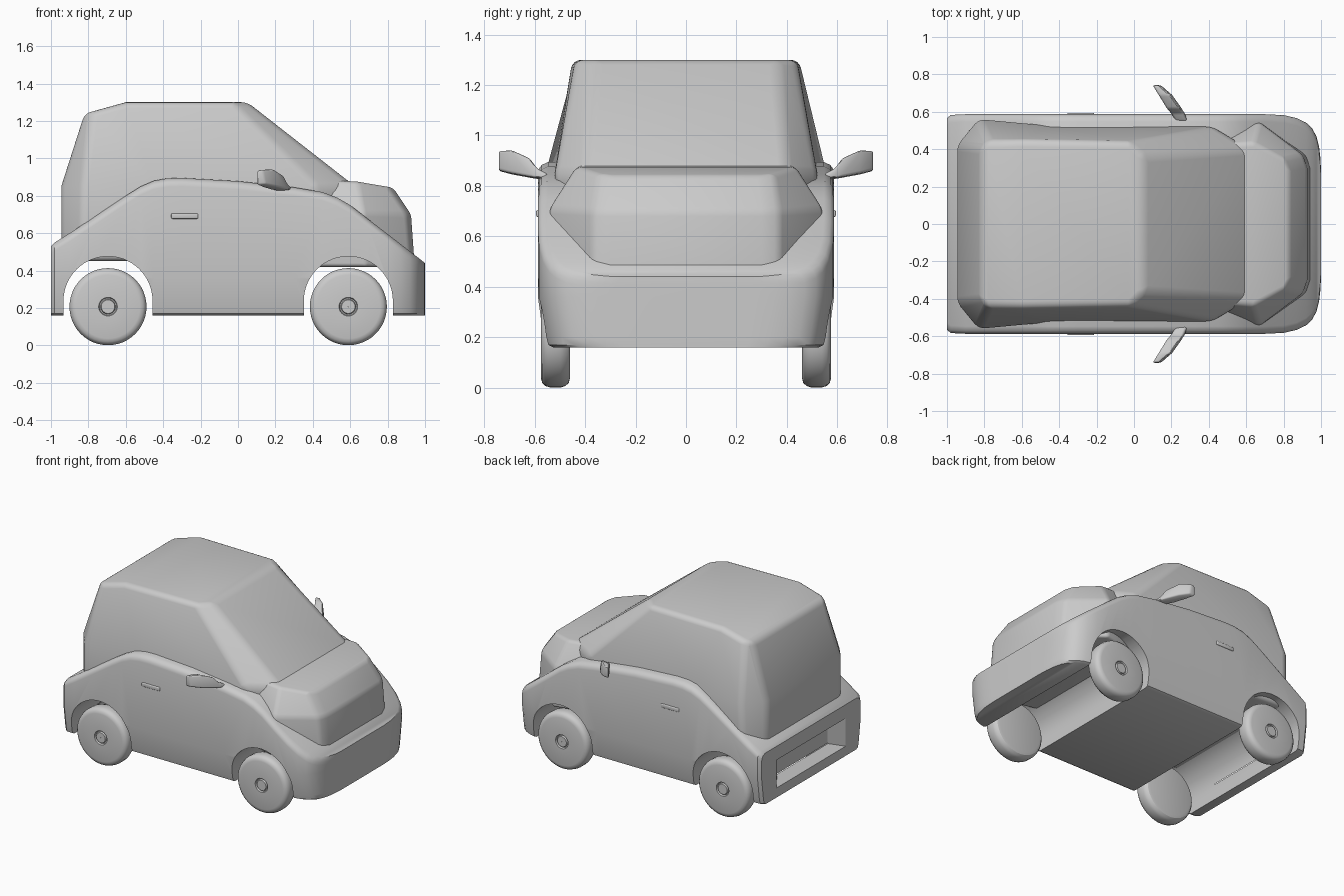
import bpy, bmesh, math

cube = bpy.data.objects.get("Cube")
if cube:
    bpy.data.objects.remove(cube, do_unlink=True)

paint = bpy.data.materials.new("light_grey")
paint.use_nodes = True
paint.diffuse_color = (0.6, 0.6, 0.6, 1)
bsdf = next(n for n in paint.node_tree.nodes if n.type == 'BSDF_PRINCIPLED')
bsdf.inputs["Base Color"].default_value = (0.6, 0.6, 0.6, 1)


def loft(name, rings, closed=False):
    """Skin a series of equal rings; open ends are capped with cross strips."""
    bm = bmesh.new()
    rows = [[bm.verts.new(p) for p in ring] for ring in rings]
    n = len(rows[0])
    pairs = list(zip(rows, rows[1:] + rows[:1])) if closed else list(zip(rows, rows[1:]))
    for a, b in pairs:
        for i in range(n):
            j = (i + 1) % n
            bm.faces.new((a[i], a[j], b[j], b[i]))
    if not closed:
        for row in (rows[0], rows[-1]):
            for i in range(n // 2 - 1):
                bm.faces.new((row[i], row[i + 1], row[n - 2 - i], row[n - 1 - i]))
    bmesh.ops.recalc_face_normals(bm, faces=bm.faces[:])
    mesh = bpy.data.meshes.new(name)
    bm.to_mesh(mesh)
    bm.free()
    ob = bpy.data.objects.new(name, mesh)
    bpy.context.collection.objects.link(ob)
    mesh.materials.append(paint)
    return ob


def mirrored(half):
    """Complete a half ring by reflecting it across the centre line."""
    return half + [(x, -y, z) for x, y, z in reversed(half)]


def finish(ob, bevel=0, segments=3, angle=30):
    """Round the edges, apply modifiers and smooth the shading."""
    if bevel:
        mod = ob.modifiers.new("rounding", 'BEVEL')
        mod.width, mod.segments = bevel, segments
        mod.limit_method, mod.angle_limit = 'ANGLE', math.radians(18)
    bpy.ops.object.select_all(action='DESELECT')
    ob.select_set(True)
    bpy.context.view_layer.objects.active = ob
    for mod in list(ob.modifiers):
        bpy.ops.object.modifier_apply(modifier=mod.name)
    bpy.ops.object.shade_smooth_by_angle(angle=math.radians(angle))


# Lower body: length stations of (x, half width, top height)
stations = [
    (-1, .565, .53), (-.98, .583, .55), (-.9, .587, .6), (-.75, .587, .7),
    (-.6, .587, .8), (-.52, .587, .85), (-.45, .587, .88), (-.38, .587, .893),
    (-.3, .587, .895), (0, .587, .878), (.3, .587, .845), (.45, .587, .82),
    (.53, .587, .79), (.6, .587, .75), (.7, .587, .672), (.8, .582, .595),
    (.87, .566, .541), (.92, .542, .502), (.95, .515, .479), (.975, .47, .46),
    (.99, .41, .448), (.997, .35, .442), (1, .28, .44)]


def body_ring(x, w, h):
    half = [(w - .05, .16), (w - .03, .17), (w - .022, .2), (w, .36),
            (w, h - .045), (w - .004, h - .027), (w - .015, h - .012), (w - .04, h)]
    return mirrored([(x, y, z) for y, z in half])


body = loft("lower_body", [body_ring(*s) for s in stations])

AXLES = {"front": .59, "rear": -.695}
cutters = []

# Wheel arches run right through the body
for end, ax in AXLES.items():
    r = .238
    arc = [(ax + r, -.1)]
    arc += [(ax + r * math.cos(a), .238 + r * math.sin(a))
            for a in (math.pi * i / 31 for i in range(32))]
    arc += [(ax - r, -.1)]
    cutters.append(loft(end + "_arch_cutter", [[(x, y, z) for x, z in arc] for y in (-1, 1)]))


# Recessed plate panel in the tail
def tail_ring(x, w, low, high):
    return mirrored([(x, w, low), (x, w, high)])


cutters.append(loft("tail_recess_cutter", [
    tail_ring(-1.05, .47, .2, .46), tail_ring(-.93, .29, .27, .39)]))

for cutter in cutters:
    cutter.hide_render = True
    mod = body.modifiers.new("cut", 'BOOLEAN')
    mod.operation, mod.solver, mod.object = 'DIFFERENCE', 'EXACT', cutter
finish(body)
for cutter in cutters:
    bpy.data.objects.remove(cutter, do_unlink=True)

# Cabin with sloping windscreen
cabin = loft("cabin", [
    mirrored([(-.945, .42, .45), (-.84, .55, .45), (-.45, .52, .45),
              (.4, .515, .45), (.6, .4, .45)]),
    mirrored([(-.945, .42, .85), (-.83, .56, .85), (-.45, .525, .85),
              (.42, .52, .85), (.62, .4, .855)]),
    mirrored([(-.82, .405, 1.24), (-.78, .445, 1.25), (-.6, .45, 1.3),
              (-.03, .44, 1.3), (.05, .36, 1.3)])])
finish(cabin, bevel=.035, segments=4)

# Short faceted bonnet
bonnet = loft("bonnet", [
    mirrored([(.4, .48, .42), (.68, .548, .42), (.925, .37, .42), (.945, .3, .42)]),
    mirrored([(.4, .48, .7), (.67, .545, .71), (.9, .37, .7), (.925, .3, .7)]),
    mirrored([(.4, .42, .89), (.64, .435, .875), (.8, .35, .848), (.83, .28, .842)])])
finish(bonnet, bevel=.035, segments=4)

# Wheel section of (radius, offset from outer face), turned around the axle
section = [(.001, 0), (.036, 0), (.04, .012), (.046, .012), (.05, 0), (.17, 0),
           (.188, .005), (.2, .017), (.206, .036), (.206, .078), (.2, .097),
           (.188, .11), (.17, .115), (.001, .115)]

for side, s in (("near", -1), ("far", 1)):
    for end, ax in AXLES.items():
        rings = []
        for i in range(48):
            a = math.tau * i / 48
            rings.append([(ax + r * math.cos(a), s * (.575 - d), .207 + r * math.sin(a))
                          for r, d in section])
        finish(loft(f"{end}_{side}_wheel", rings, closed=True))

    # Door mirror: swept-back housing, sections of (y, x0, x1, z0, z1)
    rings = []
    for y, x0, x1, z0, z1 in ((.55, .225, .29, .825, .85), (.59, .2, .275, .827, .87),
                              (.62, .175, .255, .832, .91), (.69, .132, .205, .845, .942),
                              (.742, .1, .145, .858, .94)):
        rings.append([(x0, s * y, z0), (x1, s * y, z0 + .005),
                      (x1 - .012, s * y, z1), (x0, s * y, z1 - .005)])
    finish(loft(side + "_door_mirror", rings), bevel=.014)

    # Door handle
    rings = [[(-.357, s * y, .677), (-.213, s * y, .677),
              (-.213, s * y, .705), (-.357, s * y, .705)] for y in (.57, .594)]
    finish(loft(side + "_door_handle", rings), bevel=.006)
